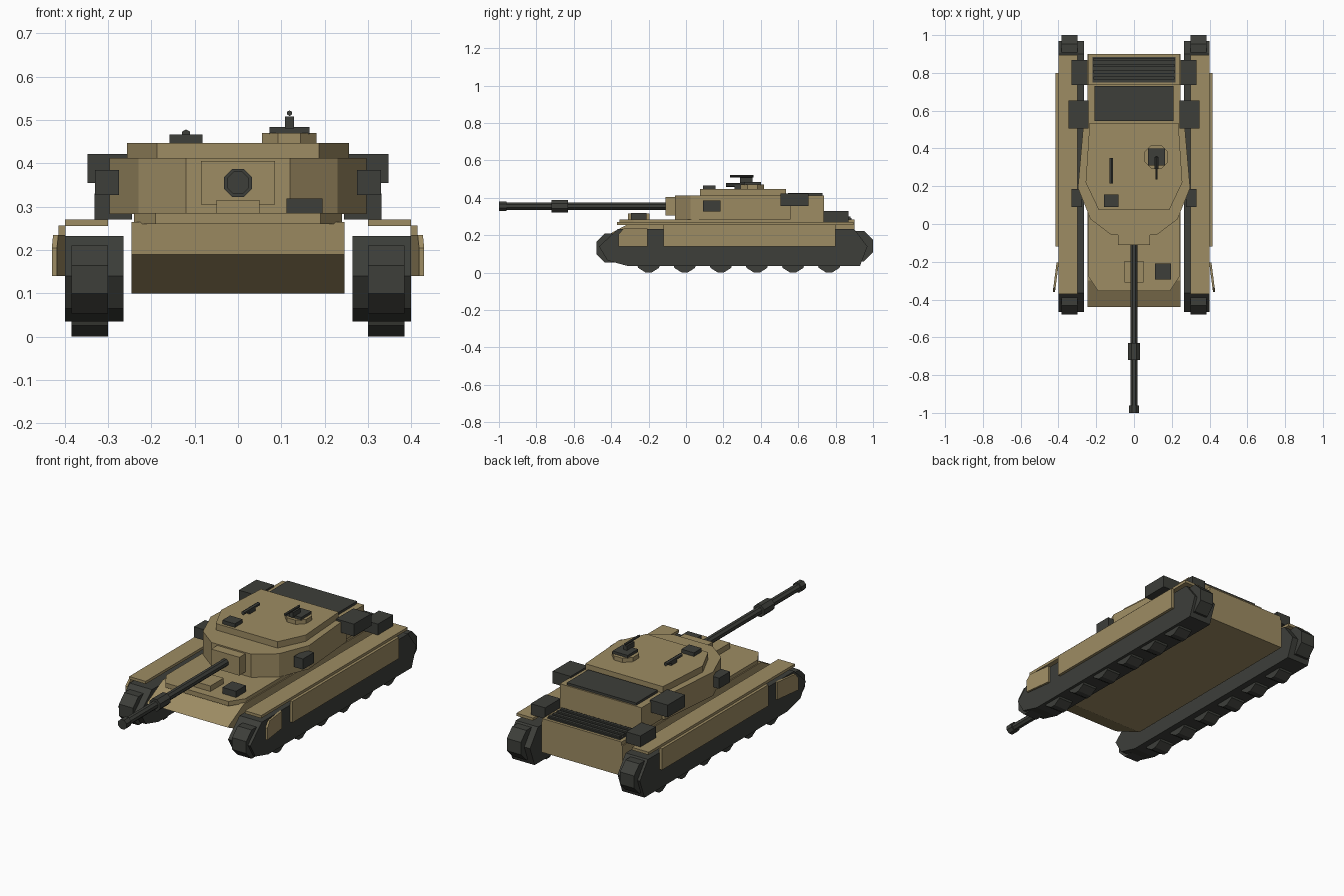
import bpy, bmesh, math
from mathutils import Vector

if "Cube" in bpy.data.objects:
    bpy.data.objects.remove(bpy.data.objects["Cube"])


def material(name, rgb):
    m = bpy.data.materials.new(name)
    m.diffuse_color = (*rgb, 1)
    m.use_nodes = True
    m.node_tree.nodes["Principled BSDF"].inputs["Base Color"].default_value = m.diffuse_color
    return m


TAN = material("tan paint", (0.34, 0.262, 0.125))
DARK = material("dark metal", (0.047, 0.049, 0.042))


def prism(name, outline, lo, hi, mat, axis="z"):
    """Extrude an outline: (x, y) along z, or (y, z) along x."""
    bm = bmesh.new()

    def point(p, d):
        return (p[0], p[1], d) if axis == "z" else (d, p[0], p[1])
    a = [bm.verts.new(point(p, lo)) for p in outline]
    b = [bm.verts.new(point(p, hi)) for p in outline]
    bm.faces.new(a)
    bm.faces.new(b)
    n = len(outline)
    for i in range(n):
        j = (i + 1) % n
        bm.faces.new((a[i], a[j], b[j], b[i]))
    bmesh.ops.recalc_face_normals(bm, faces=bm.faces)
    me = bpy.data.meshes.new(name)
    bm.to_mesh(me)
    bm.free()
    me.materials.append(mat)
    ob = bpy.data.objects.new(name, me)
    bpy.context.collection.objects.link(ob)
    return ob


def box(name, x, y, z, mat):
    return prism(name, [(x[0], y[0]), (x[1], y[0]), (x[1], y[1]), (x[0], y[1])],
                 z[0], z[1], mat)


def ring(u, v, r, n):
    """Regular polygon with flats facing the axes."""
    return [(u + r * math.cos((i + 0.5) * math.tau / n),
             v + r * math.sin((i + 0.5) * math.tau / n)) for i in range(n)]


def rod(name, x, z, r, y0, y1, mat, n=8):
    """Faceted cylinder along y."""
    ob = prism(name, ring(0, 0, r, n), y0, y1, mat)
    for v in ob.data.vertices:
        px, pz, y = v.co
        v.co = Vector((x + px, y, z + pz))
    ob.data.flip_normals()
    return ob


def both_sides(ob):
    m = ob.modifiers.new("mirror", "MIRROR")
    m.use_axis[0] = True
    return ob


def symmetric(half):
    """Complete a right-hand outline with its left-hand mirror."""
    return half + [(-x, y) for x, y in reversed(half)]


# Hull and deck
prism("hull", [(-0.25, 0.10), (-0.44, 0.19), (-0.30, 0.265), (0.90, 0.265), (0.90, 0.10)],
      -0.246, 0.246, TAN, "x")
prism("deck", symmetric([(0.19, -0.355), (0.24, -0.28), (0.24, 0.90)]), 0.26, 0.285, TAN)
box("driver_hatch", (-0.05, 0.05), (-0.31, -0.195), (0.28, 0.315), TAN)
box("headlamp_box", (0.112, 0.195), (-0.295, -0.21), (0.28, 0.319), DARK)
box("engine_grille", (-0.22, 0.22), (0.75, 0.885), (0.28, 0.292), DARK)
for i in range(4):
    y = 0.765 + i * 0.033
    box(f"engine_grille_bar_{i + 1}", (-0.215, 0.215), (y, y + 0.016), (0.29, 0.3), DARK)

# Fenders and skirts
both_sides(box("fender", (0.30, 0.40), (-0.37, 0.895), (0.255, 0.27), TAN))
both_sides(box("side_skirt", (0.398, 0.415), (-0.12, 0.80), (0.14, 0.256), TAN))
flap = prism("front_skirt", [(-0.205, 0.14), (-0.36, 0.14), (-0.36, 0.205), (-0.335, 0.235),
                             (-0.205, 0.235)], 0.398, 0.41, TAN, "x")
for v in flap.data.vertices:          # flare outward toward the front
    v.co.x += (-0.205 - v.co.y) * 0.13
both_sides(flap)

# Tracks, sprockets and road wheels
both_sides(prism("track", [(-0.31, 0.035), (-0.42, 0.065), (-0.465, 0.14), (-0.365, 0.232),
                           (0.90, 0.232), (0.97, 0.14), (0.93, 0.035)],
                 0.265, 0.40, DARK, "x"))
both_sides(prism("front_sprocket", ring(-0.40, 0.132, 0.085, 8), 0.30, 0.385, DARK, "x"))
both_sides(prism("rear_sprocket", ring(0.918, 0.142, 0.088, 8), 0.30, 0.385, DARK, "x"))
for i in range(6):
    y = -0.20 + i * 0.193
    both_sides(prism(f"road_wheel_{i + 1}",
                     [(y - 0.06, 0.04), (y - 0.055, 0.025), (y - 0.015, 0.0), (y + 0.015, 0.0),
                      (y + 0.055, 0.025), (y + 0.06, 0.04)], 0.30, 0.384, DARK, "x"))

# Turret
prism("turret_body", symmetric([(0.12, -0.058), (0.23, 0.025), (0.297, 0.19), (0.265, 0.56),
                                (0.247, 0.56), (0.247, 0.738)]), 0.283, 0.412, TAN)
prism("turret_roof", symmetric([(0.187, 0.075), (0.256, 0.22), (0.235, 0.535)]),
      0.41, 0.447, TAN)
box("mantlet", (-0.085, 0.085), (-0.11, -0.05), (0.305, 0.405), TAN)
box("bustle_grille", (-0.21, 0.21), (0.545, 0.73), (0.41, 0.425), DARK)

# Gun
rod("gun_barrel", 0, 0.355, 0.021, -0.99, -0.10, DARK)
rod("bore_evacuator", 0, 0.355, 0.035, -0.72, -0.63, DARK)
rod("muzzle", 0, 0.355, 0.028, -1.0, -0.96, DARK)

# Stowage boxes
both_sides(box("bustle_stowage", (0.24, 0.348), (0.505, 0.655), (0.355, 0.422), DARK))
both_sides(box("rear_stowage", (0.245, 0.332), (0.735, 0.868), (0.27, 0.33), DARK))
both_sides(box("smoke_launcher", (0.275, 0.33), (0.09, 0.185), (0.327, 0.385), DARK))

# Roof fittings
prism("cupola", ring(0.118, 0.355, 0.068, 8), 0.44, 0.47, TAN)
box("cupola_hatch", (0.073, 0.165), (0.31, 0.40), (0.468, 0.484), DARK)
box("machine_gun_mount", (0.109, 0.129), (0.29, 0.355), (0.48, 0.508), DARK)
rod("machine_gun_barrel", 0.119, 0.516, 0.0065, 0.235, 0.36, DARK, 6)
box("loader_hatch", (-0.158, -0.082), (0.09, 0.157), (0.44, 0.467), DARK)
rod("roof_gun", -0.12, 0.468, 0.0105, 0.215, 0.35, DARK, 6)
box("roof_gun_mount", (-0.128, -0.112), (0.26, 0.31), (0.44, 0.465), DARK)
